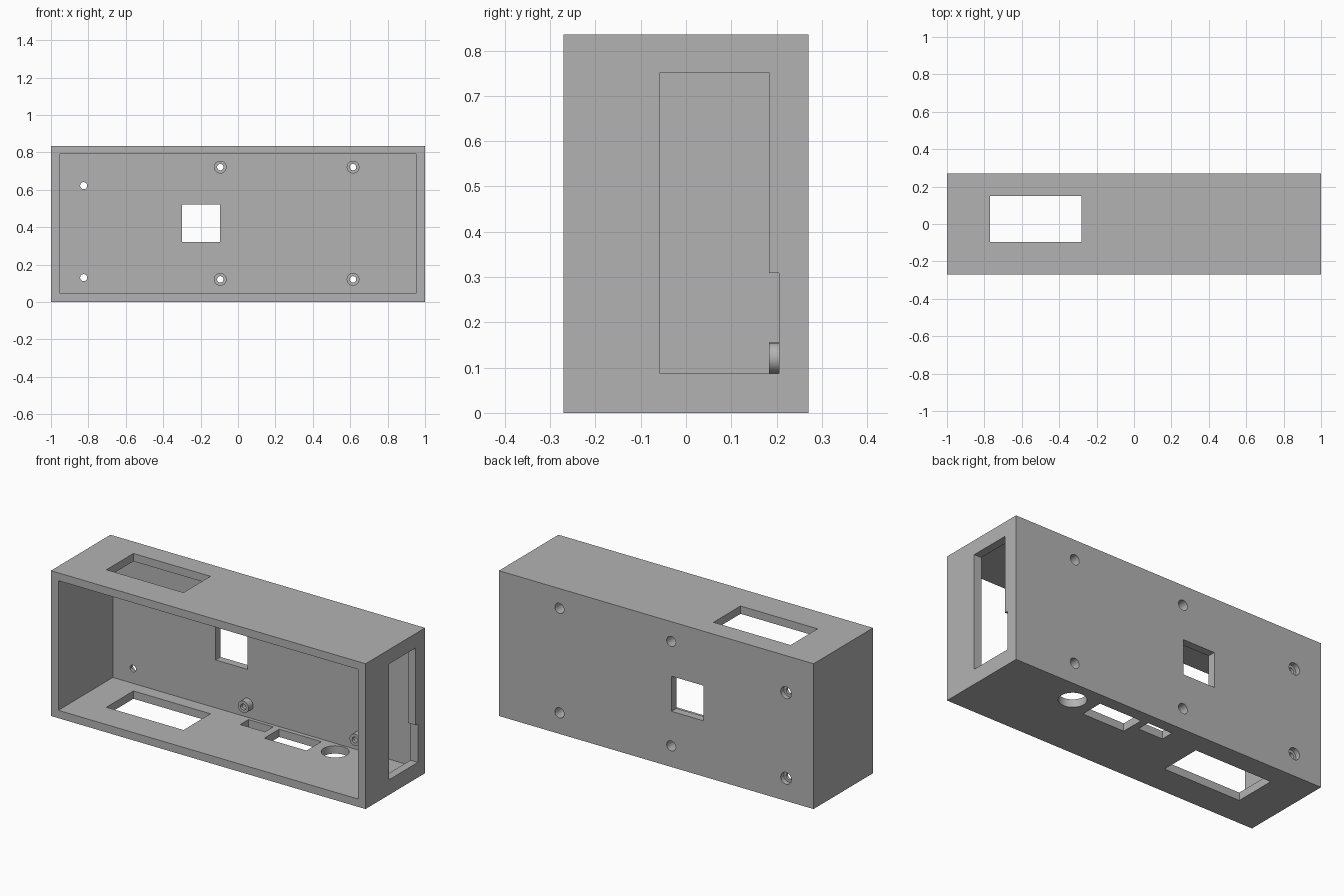
import bpy, bmesh, math
from mathutils import Matrix, Vector

if "Cube" in bpy.data.objects:
    bpy.data.objects.remove(bpy.data.objects["Cube"])

grey = bpy.data.materials.new("grey plastic")
grey.use_nodes = True
colour = (0.45, 0.45, 0.45, 1)
grey.diffuse_color = colour
grey.node_tree.nodes["Principled BSDF"].inputs["Base Color"].default_value = colour


def finish(bm, name):
    mesh = bpy.data.meshes.new(name)
    bm.to_mesh(mesh)
    bm.free()
    mesh.materials.append(grey)
    obj = bpy.data.objects.new(name, mesh)
    bpy.context.collection.objects.link(obj)
    return obj


def box(name, x, y, z):
    bm = bmesh.new()
    bmesh.ops.create_cube(bm, size=1)
    for v in bm.verts:
        v.co = Vector(r[0] + (c + 0.5) * (r[1] - r[0])
                      for c, r in zip(v.co, (x, y, z)))
    return finish(bm, name)


def cylinder(name, centre, radius, length, axis="Y"):
    bm = bmesh.new()
    turn = Matrix.Rotation(math.pi / 2, 4, "X") if axis == "Y" else Matrix()
    bmesh.ops.create_cone(bm, cap_ends=True, segments=32, radius1=radius,
                          radius2=radius, depth=length,
                          matrix=Matrix.Translation(centre) @ turn)
    return finish(bm, name)


def combine(tool, operation="DIFFERENCE"):
    tool.hide_render = True
    bpy.context.view_layer.objects.active = case
    mod = case.modifiers.new("cut", "BOOLEAN")
    mod.object, mod.operation, mod.solver = tool, operation, "EXACT"
    bpy.ops.object.modifier_apply(modifier=mod.name)
    bpy.data.objects.remove(tool)


def bore(x, z, radius, start, end):
    combine(cylinder("bore", (x, (start + end) / 2, z), radius, end - start))


# Hollow case, open at the front
back, inner_back = 0.27, 0.225
case = box("case", (-1, 1), (-back, back), (0, 0.835))
combine(box("cavity", (-0.953, 0.953), (-0.4, inner_back), (0.045, 0.79)))

# Standoffs on the back wall, each with a deep screw recess
for x in (-0.095, 0.615):
    for z in (0.121, 0.721):
        combine(cylinder("standoff", (x, 0.214, z), 0.034, 0.062), "UNION")
        bore(x, z, 0.029, 0.2, 0.3)
        bore(x, z, 0.017, 0.1, 0.25)

# Countersunk screw holes at the left end of the back wall
for z in (0.13, 0.622):
    bore(-0.825, z, 0.034, 0.242, 0.3)
    bore(-0.825, z, 0.019, 0.15, 0.26)

# Large slot through both top and bottom
combine(box("long_slot", (-0.77, -0.28), (-0.095, 0.15), (-0.1, 1)))

# Square window in the back wall
combine(box("back_window", (-0.3, -0.097), (0.15, 0.35), (0.32, 0.522)))

# Stepped opening in the end wall
combine(box("end_opening", (0.9, 1.1), (-0.057, 0.183), (0.087, 0.752)))
combine(box("end_notch", (0.9, 1.1), (0.1, 0.205), (0.087, 0.309)))

# Ports in the floor
combine(box("small_port", (-0.077, 0.08), (0.13, 0.205), (-0.1, 0.07)))
combine(box("wide_port", (0.122, 0.39), (0.065, 0.2), (-0.1, 0.07)))
combine(cylinder("round_port", (0.52, 0.14, 0), 0.073, 0.2, "Z"))

# Smooth the round surfaces only
bpy.ops.object.select_all(action="DESELECT")
case.select_set(True)
bpy.context.view_layer.objects.active = case
bpy.ops.object.shade_smooth_by_angle(angle=math.radians(30))
